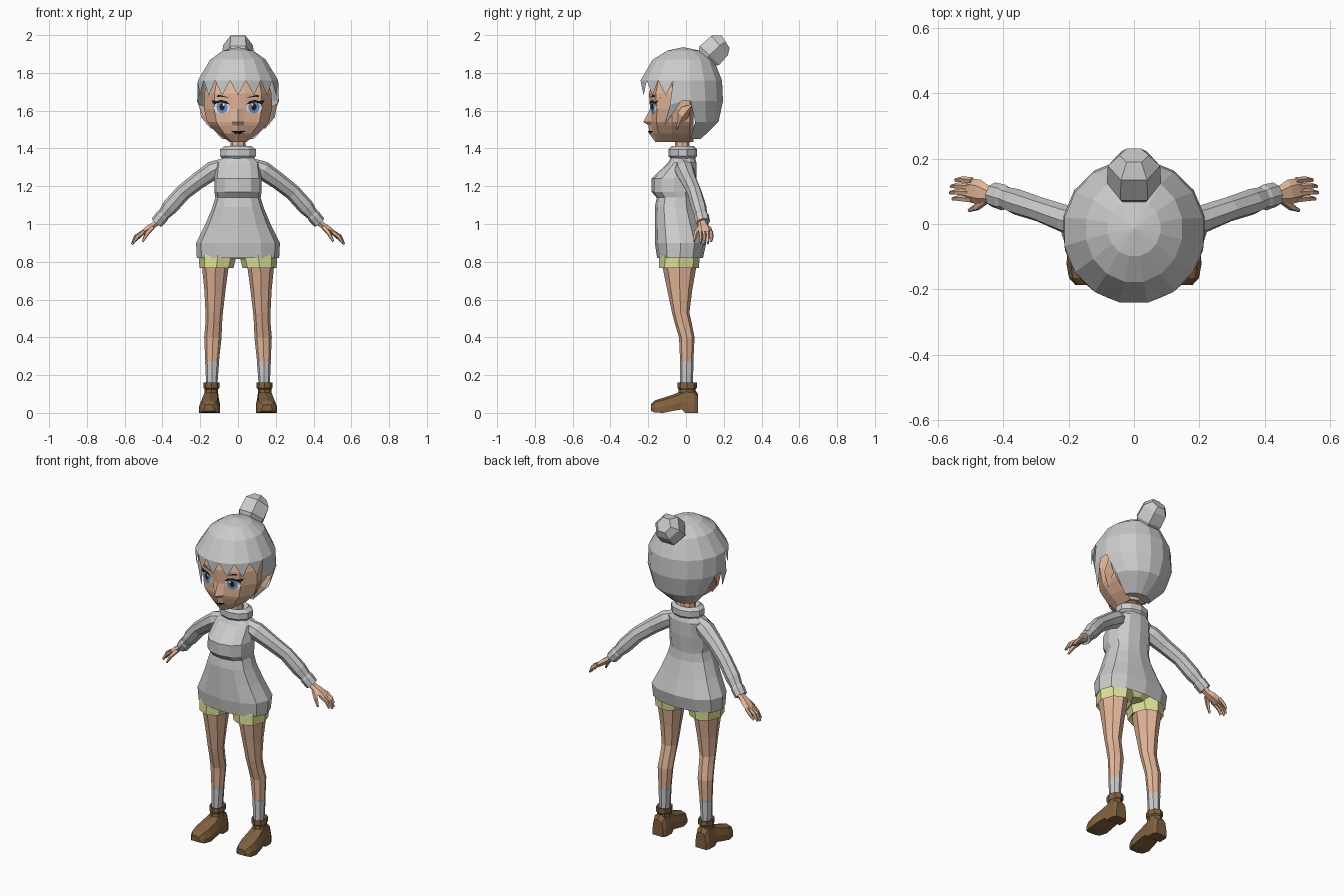
import bpy, bmesh
from math import sin, cos, pi, radians, copysign
from mathutils import Vector
from mathutils.bvhtree import BVHTree

SKIN, SHORTS, BOOT = (.78, .47, .32), (.74, .77, .32), (.22, .12, .05)
DARK, BLUE, WHITE = (.015, .012, .015), (.16, .32, .62), (.85, .87, .9)
mats = {}


def finish(name, bm, color=None, mirror=False):
    bmesh.ops.recalc_face_normals(bm, faces=bm.faces)
    me = bpy.data.meshes.new(name)
    bm.to_mesh(me)
    bm.free()
    ob = bpy.data.objects.new(name, me)
    bpy.context.collection.objects.link(ob)
    if color:
        if color not in mats:
            mats[color] = bpy.data.materials.new("paint_%d" % len(mats))
            mats[color].diffuse_color = (*color, 1)
        me.materials.append(mats[color])
    if mirror:
        ob.modifiers.new("Mirror", "MIRROR").use_mirror_merge = False
    return ob


def add_loft(bm, rings, caps=(True, True)):
    rows = [[bm.verts.new(p) for p in r] for r in rings]
    n = len(rows[0])
    for a, b in zip(rows, rows[1:]):
        for i in range(n):
            j = (i + 1) % n
            bm.faces.new((a[i], a[j], b[j], b[i]))
    for row, on in zip((rows[0], rows[-1]), caps):
        if on:
            bm.faces.new(row)


def loft(name, rings, color=None, mirror=False, caps=(True, True)):
    bm = bmesh.new()
    add_loft(bm, rings, caps)
    return finish(name, bm, color, mirror)


def ell(cx, cy, z, rx, ry, n=8, p=1.0):
    f = lambda v: copysign(abs(v) ** p, v) if abs(v) > 1e-6 else 0
    return [(cx + rx * f(sin(2 * pi * i / n)), cy - ry * f(cos(2 * pi * i / n)), z) for i in range(n)]


def tube(pts, ref, n=6):
    """Rings across a path; each point is x, y, z, radius along ref, other radius."""
    c = [Vector(p[:3]) for p in pts]
    out = []
    for i, p in enumerate(pts):
        t = (c[min(i + 1, len(c) - 1)] - c[max(i - 1, 0)]).normalized()
        u = (Vector(ref) - t * t.dot(Vector(ref))).normalized()
        v = t.cross(u)
        out.append([c[i] + u * p[3] * cos(2 * pi * k / n) + v * p[4] * sin(2 * pi * k / n) for k in range(n)])
    return out


# Sweater body with bust, waist and flared hem: z, half width, front y, back y
body = [(1.36, .07, -.075, .045), (1.325, .115, -.095, .055), (1.24, .125, -.182, .055),
        (1.17, .125, -.182, .048), (1.14, .12, -.155, .045), (1.09, .135, -.165, .05),
        (1.0, .172, -.165, .075), (.9, .222, -.165, .107), (.82, .218, -.153, .09), (.85, .19, -.13, .075)]
loft("sweater_body", [ell(0, (f + b) / 2, z, w, (b - f) / 2, 12, .85) for z, w, f, b in body])
collar = [(1.34, .08, .06), (1.36, .1, .076), (1.395, .1, .076), (1.412, .075, .06), (1.38, .045, .04)]
loft("sweater_collar", [ell(0, -.017, z, a, b, 10) for z, a, b in collar])

# Sleeves and cuffs
loft("sleeves", tube([(.07, -.02, 1.315, .04, .035), (.13, -.008, 1.285, .052, .05), (.21, .015, 1.23, .043, .045),
                      (.29, .045, 1.168, .038, .043), (.36, .068, 1.09, .04, .043),
                      (.395, .08, 1.048, .034, .032)], (0, 1, 0), 8), mirror=True)
loft("cuffs", tube([(.385, .077, 1.06, .03, .028), (.4, .081, 1.043, .04, .036),
                    (.43, .09, 1.008, .038, .034), (.427, .089, 1.012, .026, .02)], (0, 1, 0), 8), mirror=True)

# Hands: palm, four fingers, thumb
bm = bmesh.new()
add_loft(bm, tube([(.415, .088, 1.02, .024, .02), (.445, .09, .995, .026, .018), (.475, .098, .975, .038, .019),
                   (.508, .105, .95, .036, .014)], (0, 1, 0)))
for i in range(4):
    y, e = .075 + .019 * i, (.0, .008, .005, -.008)[i]
    add_loft(bm, tube([(.495, y, .962, .011, .012), (.533 + e, y + .004, .934, .01, .011),
                       (.554 + e, y + .002, .9 - e, .006, .006)], (0, 1, 0), 5))
add_loft(bm, tube([(.455, .075, .982, .015, .014), (.482, .052, .95, .012, .012),
                   (.504, .042, .908, .006, .006)], (0, 1, 0), 5))
finish("hands", bm, SKIN, True)

# Shorts
loft("shorts_hips", [ell(0, -.03, .92, .17, .105, 10), ell(0, -.03, .86, .185, .11, 10),
                     ell(0, -.03, .815, .06, .08, 10)], SHORTS)
loft("shorts_legs", [ell(.1, -.032, .88, .09, .1), ell(.108, -.035, .83, .1, .108),
                     ell(.114, -.038, .767, .09, .106), ell(.116, -.035, .79, .072, .09)], SHORTS, True)

# Legs and socks: centre x, centre y, z, radius x, radius y
legs = [(.118, -.032, .85, .074, .088), (.12, -.035, .77, .07, .089), (.122, -.033, .65, .056, .066),
        (.126, -.028, .53, .046, .046), (.128, -.016, .48, .044, .045), (.133, .004, .4, .046, .041),
        (.137, .004, .27, .036, .035)]
loft("legs", [ell(*r) for r in legs], SKIN, True)
loft("socks", [ell(.137, .004, .272, .037, .036), ell(.139, .002, .14, .029, .034)], None, True)

# Boots: foot sections along y (centre x, y, half width, top, bottom), then shaft
foot = [(.143, .064, .034, .1, .0), (.143, .045, .045, .125, .0), (.143, -.005, .046, .13, .0),
        (.144, -.022, .046, .118, .018), (.147, -.06, .052, .1, .012), (.151, -.12, .056, .08, .0),
        (.153, -.165, .046, .066, .002), (.154, -.186, .026, .045, .01)]
loft("boot_feet", [[(x - w, y, b), (x + w, y, b), (x + w, y, b + (t - b) * .4), (x + w * .75, y, b + (t - b) * .85),
                    (x, y, t), (x - w * .75, y, b + (t - b) * .85), (x - w, y, b + (t - b) * .4)]
                   for x, y, w, t, b in foot], BOOT, True)
loft("boot_shafts", [ell(.142, .005, .07, .038, .052), ell(.141, .006, .125, .036, .045),
                     ell(.14, .006, .132, .042, .051), ell(.14, .006, .162, .042, .051),
                     ell(.14, .004, .155, .03, .036)], BOOT, True)

# Head and neck: z, half width, centre-line y, cheek y
face = [(1.8, .15, -.17, -.17), (1.69, .178, -.196, -.19), (1.61, .18, -.19, -.184), (1.54, .163, -.226, -.186),
        (1.522, .148, -.198, -.184), (1.48, .105, -.196, -.176), (1.435, .045, -.163, -.155)]
rings = []
for z, w, ym, yf in face:
    half = [(.2 * w, yf), (.7 * w, yf + .03), (w, -.075), (.9 * w, .02)]
    rings.append([(0, ym, z)] + [(x, y, z) for x, y in half] + [(0, .04, z)] + [(-x, y, z) for x, y in half[::-1]])
head = loft("head", rings, SKIN)
loft("neck", [ell(0, -.02, 1.36, .045, .042), ell(0, -.02, 1.49, .036, .036)], SKIN)

# Pointed ears
bm = bmesh.new()
for p in [(.15, -.06, 1.61), (.14, -.05, 1.5), (.195, -.02, 1.565), (.15, .01, 1.56), (.207, .035, 1.635)]:
    bm.verts.new(p)
bmesh.ops.convex_hull(bm, input=bm.verts)
finish("ears", bm, SKIN, True)

# Face details: flat outlines in x, z dropped on to the head
tmp = bmesh.new()
tmp.from_mesh(head.data)
bvh = BVHTree.FromBMesh(tmp)


def decal(name, pts, color, lift, mirror=True):
    bm = bmesh.new()
    n = len(pts)
    mid = (sum(p[0] for p in pts) / n, sum(p[1] for p in pts) / n)
    vs = []
    for x, z in list(pts) + [mid]:
        hit = bvh.ray_cast(Vector((x, -1, z)), Vector((0, 1, 0)))[0]
        vs.append(bm.verts.new((x, hit.y - lift, z)))
    for i in range(n):
        bm.faces.new((vs[i], vs[(i + 1) % n], vs[n]))
    finish(name, bm, color, mirror)


def oval(x, z, a, b, n=12):
    return [(x + a * cos(2 * pi * i / n), z + b * sin(2 * pi * i / n)) for i in range(n)]


decal("eye_whites", oval(.086, 1.618, .043, .034), WHITE, .004)
decal("irises", oval(.084, 1.618, .03, .034), BLUE, .007)
decal("pupils", oval(.084, 1.62, .014, .019), DARK, .009)
decal("eye_glints", oval(.076, 1.632, .006, .007, 6), WHITE, .011)
decal("upper_lashes", [(.042, 1.632), (.06, 1.65), (.09, 1.657), (.12, 1.648), (.142, 1.655), (.128, 1.632),
                       (.11, 1.643), (.085, 1.647), (.06, 1.64)], DARK, .01)
decal("eyebrows", [(.04, 1.668), (.1, 1.684), (.145, 1.668), (.1, 1.676)], DARK, .006)
decal("mouth", [(-.036, 1.491), (-.012, 1.494), (0, 1.491), (.012, 1.494), (.036, 1.491), (.014, 1.476),
                (-.014, 1.476)], DARK, .006, False)
tmp.free()

# Hair cap: z, half width, front y, back y; front ends in teeth, back runs to the nape
cap = [(1.918, .082, -.1, .075), (1.87, .15, -.18, .15), (1.76, .217, -.245, .195),
       (1.65, .22, -.235, .2), (1.54, .172, -.14, .175), (1.45, .085, -.06, .08)]
bm = bmesh.new()
rows = []
for z, w, f, b in cap:
    angs = [radians(11.25 + 22.5 * k) for k in range(16)]
    rows.append([bm.verts.new((w * sin(a), (f + b) / 2 - (b - f) / 2 * cos(a), z)) for a in angs])
top = bm.verts.new((0, -.015, 1.936))
for k in range(16):
    j = (k + 1) % 16
    bm.faces.new((top, rows[0][k], rows[0][j]))
    for r in range(5 if 4 <= k <= 10 else 2):
        bm.faces.new((rows[r][k], rows[r][j], rows[r + 1][j], rows[r + 1][k]))
    a, b = rows[2][k], rows[2][j]
    if k in (15, 0, 1, 2, 12, 13, 14):      # fringe teeth
        m = (a.co + b.co) / 2
        bm.faces.new((a, b, bm.verts.new((m.x * 1.03, m.y, 1.68))))
    elif k in (3, 11):                      # side locks
        s = 1 if k == 3 else -1
        p, q = (a, b) if s == 1 else (b, a)
        c = bm.verts.new((.21 * s, -.085, 1.63))
        d = bm.verts.new((.216 * s, -.025, 1.65))
        t = bm.verts.new((.162 * s, -.115, 1.52))
        bm.faces.new((p, q, d, c))
        bm.faces.new((c, d, t))
        bm.faces.new((q, rows[3][4 if s == 1 else 11], d))
bm.faces.new([rows[5][k] for k in range(4, 12)])
bmesh.ops.delete(bm, geom=[v for v in bm.verts if not v.link_faces], context='VERTS')
finish("hair_cap", bm)

# Hair bun
loft("hair_bun", tube([(0, .09, 1.85, .045, .045), (0, .125, 1.893, .083, .083), (0, .178, 1.945, .08, .078),
                       (0, .21, 1.965, .045, .045)], (1, 0, 0), 6))
